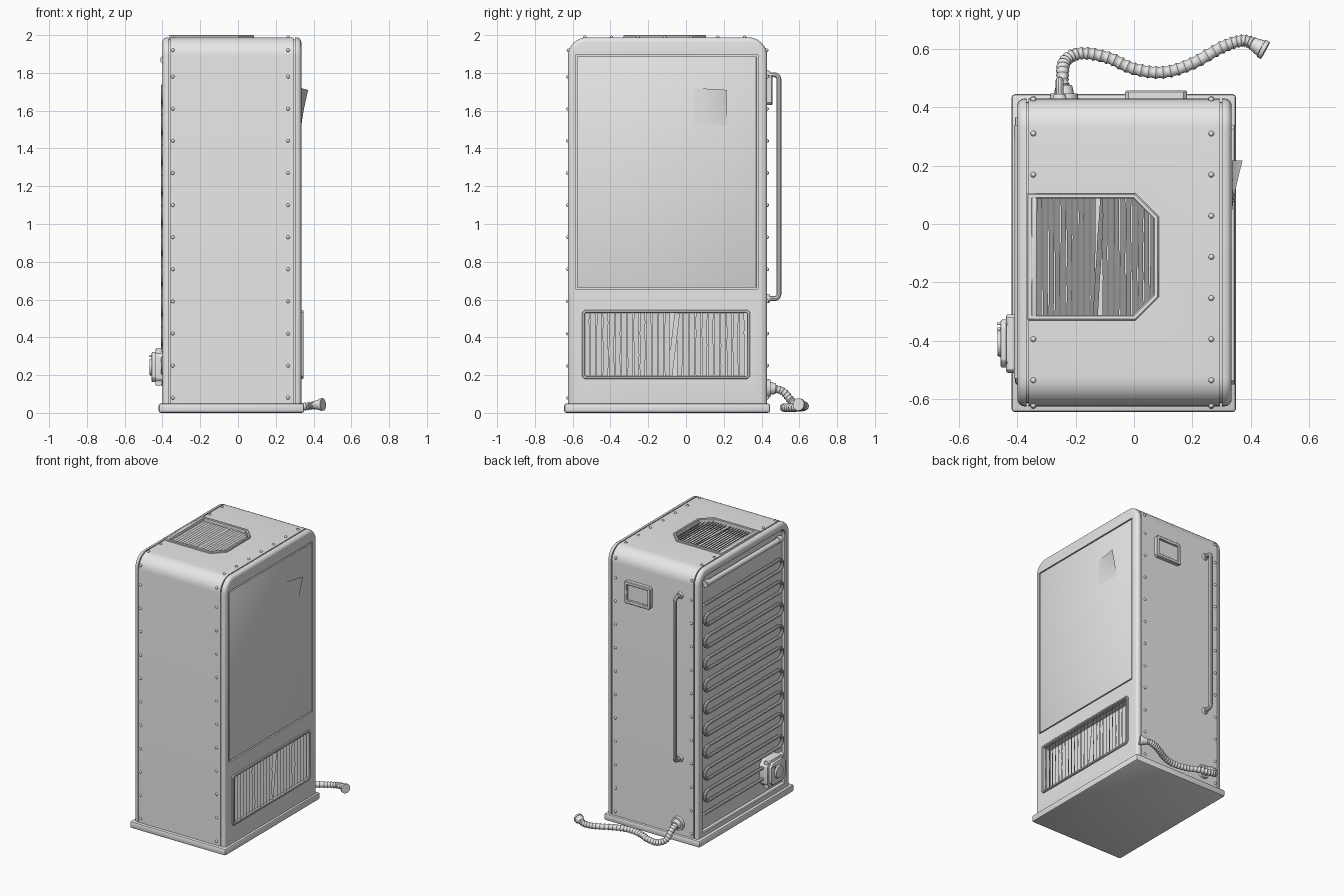
import bpy, bmesh, math, random
from mathutils import Vector, Matrix

random.seed(4)
if "Cube" in bpy.data.objects:
    bpy.data.objects.remove(bpy.data.objects["Cube"])

grey = bpy.data.materials.new("light_grey_metal")
grey.use_nodes = True
grey.diffuse_color = (0.8, 0.8, 0.8, 1)
grey.node_tree.nodes["Principled BSDF"].inputs["Base Color"].default_value = (0.8, 0.8, 0.8, 1)
parts = []

# Axis maps: outline (u, v) with depth w
SIDE = lambda u, v, w: Vector((w, u, v))
TOP = lambda u, v, w: Vector((u, v, w))
BACK = lambda u, v, w: Vector((u, w, v))


def finish(name, bm):
    bmesh.ops.recalc_face_normals(bm, faces=bm.faces)
    mesh = bpy.data.meshes.new(name)
    bm.to_mesh(mesh)
    bm.free()
    obj = bpy.data.objects.new(name, mesh)
    bpy.context.collection.objects.link(obj)
    mesh.materials.append(grey)
    parts.append(obj)
    return obj


def loft(bm, loops, closed=False):
    rings = [[bm.verts.new(p) for p in loop] for loop in loops]
    n = len(rings[0])
    pairs = list(zip(rings, rings[1:])) + ([(rings[-1], rings[0])] if closed else [])
    for a, b in pairs:
        for i in range(n):
            j = (i + 1) % n
            bm.faces.new((a[i], a[j], b[j], b[i]))
    if not closed:
        bm.faces.new(rings[0])
        bm.faces.new(rings[-1])


def outline(u0, u1, v0, v1, left, right, d=0):
    # Rectangle with chamfered left and right corners, inset by d
    u0, u1, v0, v1 = u0 + d, u1 - d, v0 + d, v1 - d
    l, r = (max(c - 0.586 * d, 0.002) for c in (left, right))
    return [(u0 + l, v0), (u1 - r, v0), (u1, v0 + r), (u1, v1 - r),
            (u1 - r, v1), (u0 + l, v1), (u0, v1 - l), (u0, v0 + l)]


def prism(name, pts, axis, w0, w1, bevel=0):
    bm = bmesh.new()
    loft(bm, [[axis(u, v, w) for u, v in pts] for w in (w0, w1)])
    if bevel:
        bmesh.ops.bevel(bm, geom=bm.edges[:], offset=bevel, segments=2, affect='EDGES', profile=0.5)
    return finish(name, bm)


def frame(name, rect, left, right, width, axis, w0, w1):
    soft = 0.004
    bm = bmesh.new()
    steps = ((0, w0), (0, w1 - soft), (soft, w1), (width - soft, w1), (width, w1 - soft), (width, w0))
    loft(bm, [[axis(u, v, w) for u, v in outline(*rect, left, right, d)] for d, w in steps], True)
    return finish(name, bm)


def box(name, x0, x1, y0, y1, z0, z1, bevel=0):
    return prism(name, [(x0, y0), (x1, y0), (x1, y1), (x0, y1)], TOP, z0, z1, bevel)


def tube(name, pts, radius, scales=None, sides=3):
    cu = bpy.data.curves.new(name, 'CURVE')
    cu.dimensions = '3D'
    cu.bevel_depth, cu.bevel_resolution, cu.use_fill_caps = radius, sides, True
    sp = cu.splines.new('POLY')
    sp.points.add(len(pts) - 1)
    for i, p in enumerate(pts):
        sp.points[i].co = (*p, 1)
        sp.points[i].radius = scales[i] if scales else 1
    tmp = bpy.data.objects.new(name + "_path", cu)
    bpy.context.collection.objects.link(tmp)
    bpy.context.view_layer.update()
    mesh = bpy.data.meshes.new_from_object(tmp.evaluated_get(bpy.context.evaluated_depsgraph_get()))
    bpy.data.objects.remove(tmp)
    bm = bmesh.new()
    bm.from_mesh(mesh)
    return finish(name, bm)


def rod(name, a, b, r0, r1=None):
    a, b = Vector(a), Vector(b)
    m = Matrix.Translation((a + b) / 2) @ (b - a).to_track_quat('Z', 'Y').to_matrix().to_4x4()
    bm = bmesh.new()
    bmesh.ops.create_cone(bm, cap_ends=True, segments=24, radius1=r0, radius2=r0 if r1 is None else r1,
                          depth=(b - a).length, matrix=m)
    return finish(name, bm)


# Cabinet shell: rounded profile lofted across x, with seam grooves and a recessed coil side
def profile(x, d):
    y0, y1, z0, z1, r = -0.625 + d, 0.43 - d, 0.03 + d, 1.988 - d, max(0.1 - d, 0.02)
    pts = [(x, y0, z0), (x, y1, z0)]
    for cy, start in ((y1 - r, 0), (y0 + r, 90)):
        for k in range(9):
            a = math.radians(start + k * 11.25)
            pts.append((x, cy + r * math.cos(a), z1 - r + r * math.sin(a)))
    return pts


def rounded_edge(x, direction, r=0.025):
    return [(x + direction * r * (1 - math.cos(a)), r * (1 - math.sin(a)))
            for a in (math.radians(k * 22.5) for k in range(5))]


stations = [(-0.372, 0.055), (-0.395, 0.055), (-0.4, 0.05)] + rounded_edge(-0.4, 1)
for seam in (-0.368, 0.295):
    stations += [(seam, 0), (seam, 0.012), (seam + 0.007, 0.012), (seam + 0.007, 0)]
stations += rounded_edge(0.335, -1)[::-1]
bm = bmesh.new()
loft(bm, [profile(x, d) for x, d in stations])
cabinet = finish("cabinet", bm)

# Openings for the vents and the service panel
top_rect = (-0.365, 0.085, -0.33, 0.105)
side_rect = (-0.55, 0.34, 0.18, 0.545)
cutters = [prism("top_cutter", outline(*top_rect, 0.004, 0.08, 0.012), TOP, 1.92, 2.1),
           prism("side_cutter", outline(*side_rect, 0.012, 0.012, 0.008), SIDE, 0.27, 0.4),
           box("panel_cutter", 0.32, 0.4, -0.585, 0.38, 0.655, 1.895)]
for cutter in cutters:
    mod = cabinet.modifiers.new("cut", 'BOOLEAN')
    mod.operation, mod.object, mod.solver = 'DIFFERENCE', cutter, 'EXACT'
    bpy.context.view_layer.objects.active = cabinet
    bpy.ops.object.modifier_apply(modifier=mod.name)
    parts.remove(cutter)
    bpy.data.objects.remove(cutter)

box("base_plinth", -0.42, 0.35, -0.645, 0.445, 0, 0.05, 0.012)
box("service_panel", 0.318, 0.335, -0.577, 0.372, 0.663, 1.887, 0.002)

# Peeled flap on the service panel
bm = bmesh.new()
n = 10
grid = [[bm.verts.new((0.336 + 0.036 * (i * j / n / n) ** 1.3, 0.04 + 0.178 * i / n,
                       1.52 + 0.19 * j / n + 0.01 * (1 - i / n))) for j in range(n + 1)] for i in range(n + 1)]
for i in range(n):
    for j in range(n):
        bm.faces.new((grid[i][j], grid[i + 1][j], grid[i + 1][j + 1], grid[i][j + 1]))
finish("peeled_flap", bm)

# Vent frames
frame("top_vent_frame", top_rect, 0.004, 0.08, 0.018, TOP, 1.97, 2.0)
box("top_vent_bar", -0.365, -0.334, -0.33, 0.105, 1.97, 1.999, 0.003)
frame("side_vent_frame", side_rect, 0.014, 0.014, 0.016, SIDE, 0.32, 0.347)


# Tilted louvre slats, some a little bent
def slats(name, axis, start, step, count, span, w, half, drop, bent):
    bm = bmesh.new()
    for k in range(count):
        u = start + k * step
        v0, v1 = span(u)
        rows = []
        lean = 0.6 * step if k == bent else 0
        for m in range(7):
            t = m / 6
            c = u + random.uniform(-0.05, 0.05) * step + lean * (t - 0.5) * 2
            v = v0 + (v1 - v0) * t
            rows.append([axis(c + s * half, v, w + s * drop + e) for s, e in
                         ((-1, 0), (1, 0), (1, -0.003), (-1, -0.003))])
        loft(bm, rows)
    return finish(name, bm)


def top_span(u):
    cut = max(0, u - 0.0)
    return -0.318 + cut, 0.093 - cut


slats("top_vent_slats", TOP, -0.325, 0.0205, 20, top_span, 1.968, 0.0085, -0.01, 10)
slats("side_vent_slats", SIDE, -0.525, 0.0328, 26, lambda u: (0.19, 0.535), 0.325, 0.014, 0.01, 14)

# Rivets along the front, back and roof seams
bm = bmesh.new()
spots = []
for x in (-0.345, 0.265):
    for k in range(12):
        z = min(0.08 + k * 0.17, 1.92)
        inset = 0.003 if z > 1.9 else 0
        spots += [(x, -0.625 + inset, z), (x, 0.43 - inset, z)]
    for k in range(7):
        y = 0.31 - k * 0.141
        if x > 0 or not -0.34 < y < 0.12:
            spots.append((x, y, 1.988))
for p in spots:
    bmesh.ops.create_uvsphere(bm, u_segments=10, v_segments=6, radius=0.0095, matrix=Matrix.Translation(p))
finish("rivets", bm)

# Condenser coil: straight runs joined by half-round bends
pts, gap = [(-0.396, 0.365, 1.73)], 0.08
for row in range(20):
    z, side = 1.73 - gap * row, -1 if row % 2 == 0 else 1
    turn = -0.5 if side < 0 else 0.31
    if row == 19:
        pts.append((-0.396, 0.365, z))
        break
    for k in range(9):
        a = math.pi * k / 8
        pts.append((-0.396, turn + side * gap / 2 * math.sin(a), z - gap / 2 * (1 - math.cos(a))))
tube("condenser_coil", pts, 0.012)
rod("header_pipe", (-0.392, -0.52, 1.87), (-0.392, 0.34, 1.87), 0.018)
for y in (-0.53, 0.3):
    rod("header_collar", (-0.388, y, 1.87), (-0.388, y + 0.035, 1.87), 0.024)

# Compressor box on the coil side
c_rect = (-0.51, -0.31, 0.145, 0.34)
prism("compressor_box", outline(*c_rect, 0.035, 0.035), SIDE, -0.37, -0.438, 0.006)
prism("compressor_cover", outline(*c_rect, 0.035, 0.035, 0.018), SIDE, -0.43, -0.457, 0.005)
rod("compressor_cap", (-0.45, -0.41, 0.2425), (-0.468, -0.41, 0.2425), 0.05, 0.042)
for y in (-0.36, -0.342):
    rod("compressor_pin", (-0.45, y, 0.3), (-0.47, y, 0.3), 0.005)
for z in (0.16, 0.325):
    rod("compressor_clamp", (-0.42, -0.5, z), (-0.42, -0.32, z), 0.018)

# Back plate with a raised rim
b_rect = (-0.03, 0.182, 1.63, 1.79)
frame("display_rim", b_rect, 0.012, 0.012, 0.024, BACK, 0.42, 0.457)
prism("display_plate", outline(*b_rect, 0.012, 0.012, 0.012), BACK, 0.42, 0.442)

# Back handle
hx, hy, r = -0.255, 0.492, 0.025
pts = [(hx, 0.42, 0.605)]
for cz, start in ((0.605 + r, -90), (1.79 - r, 0)):
    for k in range(7):
        a = math.radians(start + 15 * k)
        pts.append((hx, hy - r + r * math.cos(a), cz + r * math.sin(a)))
tube("back_handle", pts + [(hx, 0.42, 1.79)], 0.0135)
for z in (0.605, 1.79):
    rod("handle_flange", (hx, 0.425, z), (hx, 0.445, z), 0.026, 0.02)

# Ribbed drain hose with flange and flared nozzle
path = [Vector(p) for p in ((-0.24, 0.36, 0.13), (-0.24, 0.44, 0.13), (-0.245, 0.51, 0.115), (-0.235, 0.56, 0.06),
                            (-0.18, 0.585, 0.032), (-0.09, 0.57, 0.028), (0, 0.532, 0.028), (0.1, 0.52, 0.028),
                            (0.2, 0.55, 0.028), (0.3, 0.605, 0.03), (0.37, 0.628, 0.035), (0.415, 0.615, 0.042),
                            (0.45, 0.59, 0.045))]
pts = []
for a, b, c, d in zip(path, path[1:], path[2:], path[3:]):
    for k in range(24):
        t = k / 24
        pts.append(0.5 * (2 * b + (c - a) * t + (2 * a - 5 * b + 4 * c - d) * t * t
                          + (3 * b - a - 3 * c + d) * t ** 3))
tube("drain_hose", pts, 0.023, [1 - 0.2 * abs(math.sin(math.pi * i / 6)) for i in range(len(pts))], 4)
rod("hose_flange", (-0.24, 0.42, 0.13), (-0.24, 0.447, 0.13), 0.052, 0.046)
rod("hose_collar", (-0.24, 0.44, 0.13), (-0.24, 0.475, 0.128), 0.036, 0.028)
rod("hose_nozzle", (0.4, 0.622, 0.04), (0.437, 0.602, 0.044), 0.02, 0.03)
rod("nozzle_lip", (0.437, 0.602, 0.044), (0.45, 0.595, 0.045), 0.033)

# Smooth the curved surfaces, keep hard edges
bpy.ops.object.select_all(action='DESELECT')
for obj in parts:
    obj.select_set(True)
bpy.context.view_layer.objects.active = cabinet
bpy.ops.object.shade_smooth_by_angle(angle=math.radians(35))
